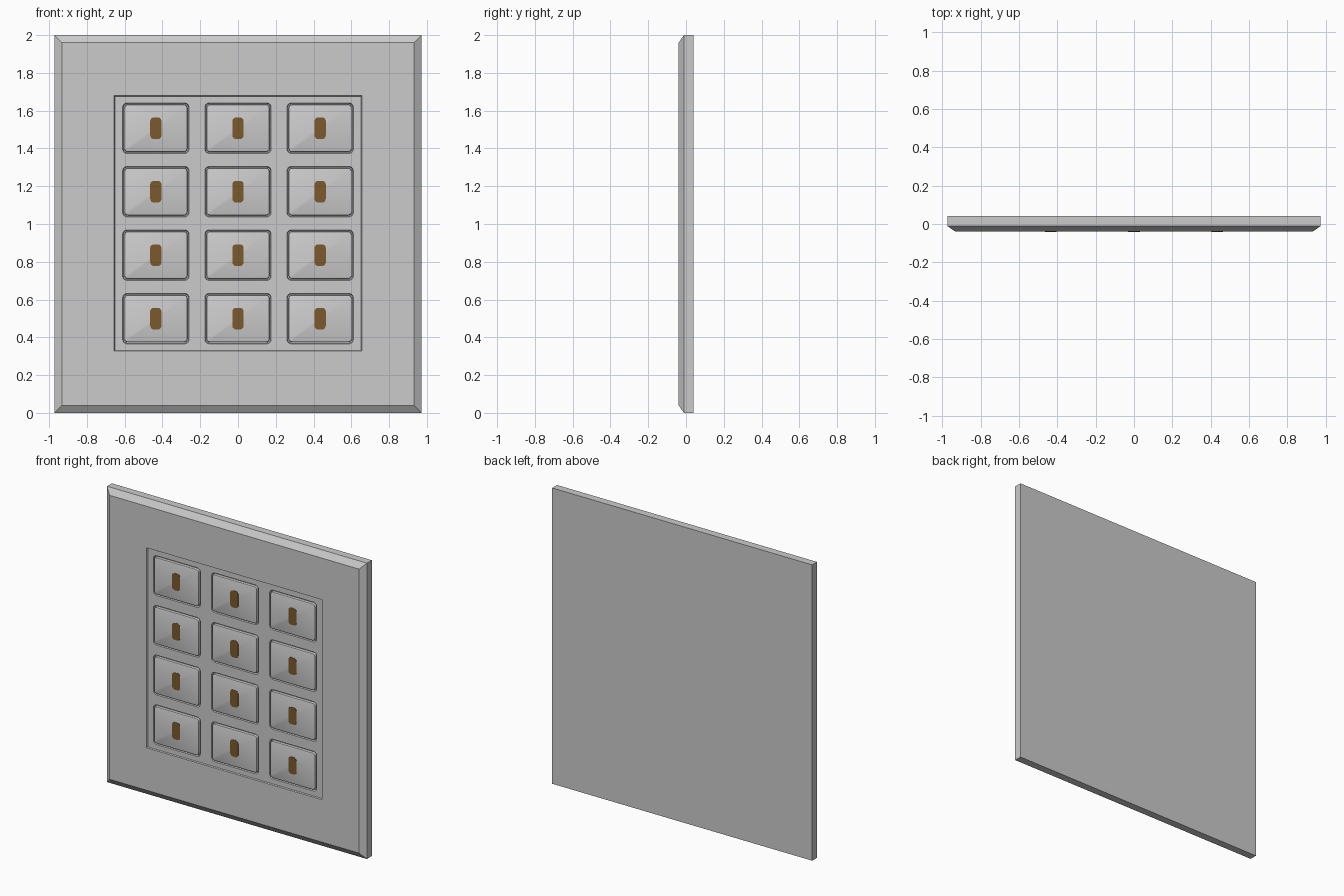
import bpy, bmesh, math

if "Cube" in bpy.data.objects:
    bpy.data.objects.remove(bpy.data.objects["Cube"])

HALF_PI = math.pi / 2
CELL_W, CELL_H = 0.435, 0.336      # key spacing
MID_Z = 1.003                      # height of the key field centre


def outline(w, h, r, y, cx=0.0, cz=1.0, seg=4):
    """Rounded rectangle facing the front, counter-clockwise seen from -y."""
    pts = []
    for k, (sx, sz) in enumerate([(1, -1), (1, 1), (-1, 1), (-1, -1)]):
        for i in range(seg + 1):
            a = (k - 1) * HALF_PI + HALF_PI * i / seg
            pts.append((cx + sx * (w / 2 - r) + r * math.cos(a), y,
                        cz + sz * (h / 2 - r) + r * math.sin(a)))
    return pts


def loft(bm, loops, back=False, front=True):
    """Skin outlines from outside/back to inside/front."""
    rings = [[bm.verts.new(p) for p in loop] for loop in loops]
    n = len(rings[0])
    for a, b in zip(rings, rings[1:]):
        for i in range(n):
            j = (i + 1) % n
            bm.faces.new((a[i], a[j], b[j], b[i]))
    if back:
        bm.faces.new(rings[0][::-1])
    if front:
        bm.faces.new(rings[-1])


def finish(name, bm, mat=None):
    bmesh.ops.remove_doubles(bm, verts=bm.verts, dist=1e-5)
    mesh = bpy.data.meshes.new(name)
    bm.to_mesh(mesh)
    bm.free()
    mesh.shade_smooth()
    mesh.set_sharp_from_angle(angle=math.radians(25))
    if mat:
        mesh.materials.append(mat)
    obj = bpy.data.objects.new(name, mesh)
    bpy.context.collection.objects.link(obj)
    return obj


brown = bpy.data.materials.new("brown_inlay")
brown.diffuse_color = (0.2, 0.1, 0.025, 1)
brown.use_nodes = True
brown.node_tree.nodes["Principled BSDF"].inputs["Base Color"].default_value = brown.diffuse_color

# Wall plate: chamfered front, shallow recess, one well per key
FRONT, RECESS, WELL = -0.039, -0.032, -0.020
fw, fh = CELL_W * 3, CELL_H * 4
bm = bmesh.new()
loft(bm, [outline(1.945, 2.0, 0, 0.041, seg=1),
          outline(1.945, 2.0, 0, -0.011, seg=1),
          outline(1.865, 1.92, 0, FRONT, seg=1),
          outline(fw + 0.008, fh + 0.008, 0, FRONT, 0, MID_Z, seg=1),
          outline(fw, fh, 0, RECESS, 0, MID_Z, seg=1)], back=True, front=False)
centres = [((c - 1) * CELL_W, MID_Z + (1.5 - r) * CELL_H)
           for r in range(4) for c in range(3)]
for cx, cz in centres:
    loft(bm, [outline(CELL_W, CELL_H, 0, RECESS, cx, cz),
              outline(0.352, 0.268, 0.024, RECESS, cx, cz),
              outline(0.344, 0.260, 0.020, WELL, cx, cz)])
finish("wall_plate", bm)

# Keys with softened rims, each with a plain brown inlay in place of a legend
for n, (cx, cz) in enumerate(centres):
    bm = bmesh.new()
    loft(bm, [outline(0.334, 0.250, 0.018, WELL + 0.001, cx, cz),
              outline(0.334, 0.250, 0.018, -0.033, cx, cz),
              outline(0.330, 0.246, 0.016, -0.037, cx, cz),
              outline(0.320, 0.236, 0.012, FRONT, cx, cz)], back=True)
    finish(f"key_{n + 1:02d}", bm)
    bm = bmesh.new()
    loft(bm, [outline(0.06, 0.115, 0.02, FRONT + 0.001, cx, cz),
              outline(0.06, 0.115, 0.02, -0.041, cx, cz)], back=True)
    finish(f"key_inlay_{n + 1:02d}", bm, brown)
